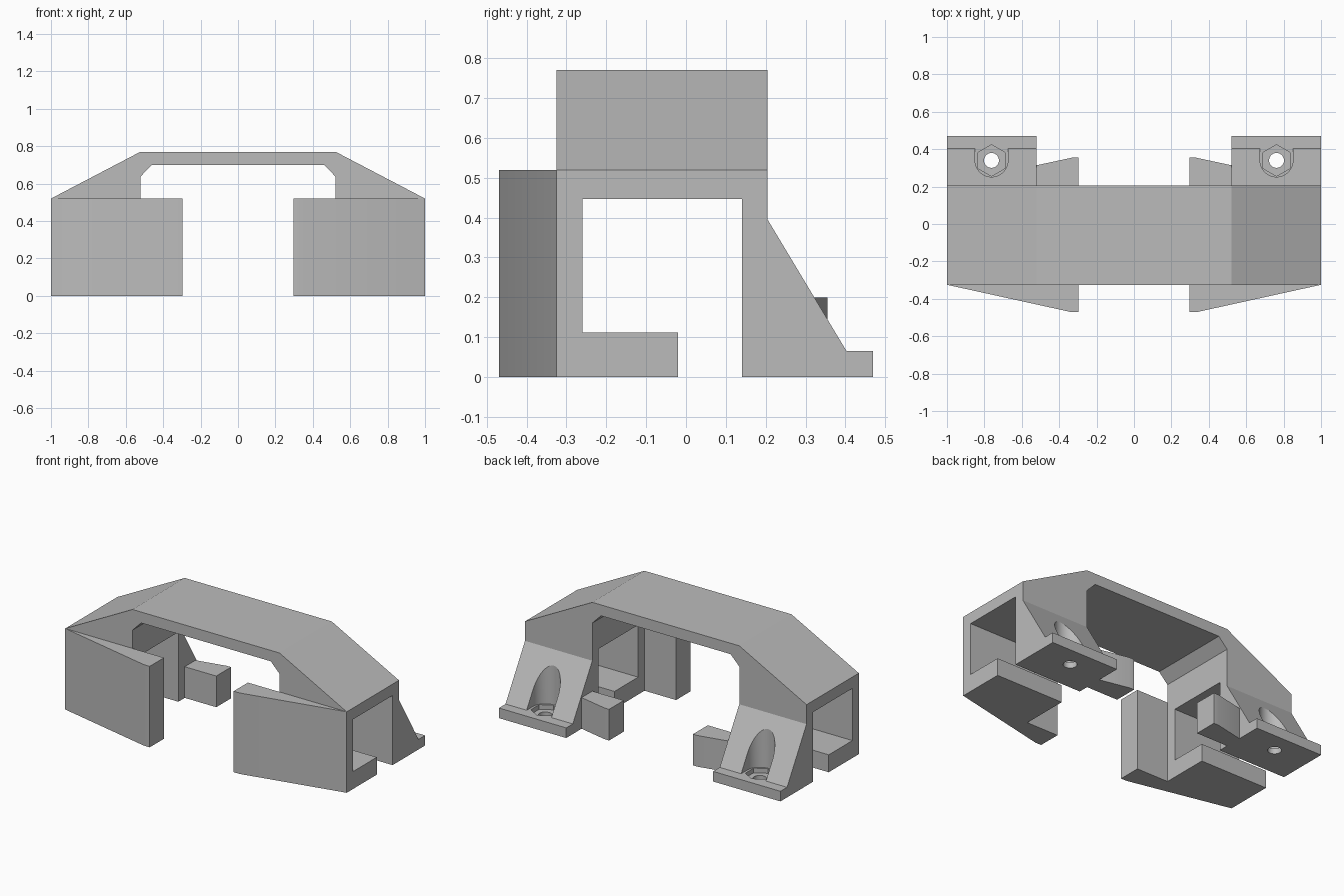
import bpy, bmesh, math
from mathutils import Vector

cube = bpy.data.objects.get("Cube")
if cube:
    bpy.data.objects.remove(cube, do_unlink=True)

grey = bpy.data.materials.new("plain grey")
grey.use_nodes = True
grey.diffuse_color = (0.5, 0.5, 0.5, 1)
grey.node_tree.nodes["Principled BSDF"].inputs["Base Color"].default_value = (0.5, 0.5, 0.5, 1)


def prism(name, outline, axis, start, end):
    """Extrude a 2D outline along one axis."""
    place = {"x": lambda u, v, t: (t, u, v),
             "y": lambda u, v, t: (u, t, v),
             "z": lambda u, v, t: (u, v, t)}[axis]
    bm = bmesh.new()
    face = bm.faces.new([bm.verts.new(place(u, v, start)) for u, v in outline])
    new = bmesh.ops.extrude_face_region(bm, geom=[face])["geom"]
    shift = Vector(place(0, 0, end - start))
    bmesh.ops.translate(bm, vec=shift, verts=[g for g in new if isinstance(g, bmesh.types.BMVert)])
    bmesh.ops.recalc_face_normals(bm, faces=bm.faces)
    mesh = bpy.data.meshes.new(name)
    bm.to_mesh(mesh)
    bm.free()
    mesh.materials.append(grey)
    obj = bpy.data.objects.new(name, mesh)
    bpy.context.collection.objects.link(obj)
    return obj


def combine(target, tool, operation):
    """Apply a boolean and discard the tool."""
    mod = target.modifiers.new("combine", "BOOLEAN")
    mod.object, mod.operation, mod.solver = tool, operation, "EXACT"
    bpy.context.view_layer.objects.active = target
    bpy.ops.object.modifier_apply(modifier=mod.name)
    bpy.data.objects.remove(tool, do_unlink=True)


def arc(cx, cy, r, first, last, steps):
    angles = [math.radians(first + (last - first) * i / steps) for i in range(steps + 1)]
    return [(cx + r * math.cos(a), cy + r * math.sin(a)) for a in angles]


FRONT, BACK, INNER, SHOULDER = -0.325, 0.205, 0.522, 0.52

# Arched bridge with its two legs
half = [(0.46, 0.70), (INNER, 0.637), (INNER, 0), (1, 0), (1, SHOULDER), (INNER, 0.77)]
bracket = prism("bridge_bracket", half + [(-x, z) for x, z in reversed(half)], "y", FRONT, BACK)

# Channel through both legs, open at the bottom
channel = [(-0.26, 0.112), (-0.02, 0.112), (-0.02, -0.1), (0.14, -0.1), (0.14, 0.447), (-0.26, 0.447)]
combine(bracket, prism("channel_cutter", channel, "x", -1.2, 1.2), "DIFFERENCE")

for s in (1, -1):
    def flip(points):
        return [(s * x, y) for x, y in points]

    # Tapered front wing
    wing = flip([(1, FRONT), (0.34, -0.47), (0.298, -0.47), (0.298, FRONT)])
    combine(bracket, prism("front_wing", wing, "z", 0, SHOULDER), "UNION")

    # Sloped screw foot
    foot = [(0.17, 0), (0.47, 0), (0.47, 0.065), (0.403, 0.065), (BACK, 0.395), (0.17, 0.395)]
    combine(bracket, prism("screw_foot", foot, "x", s * INNER, s * 1), "UNION")

    # Small tapered block beside the foot
    block = flip([(0.298, BACK), (0.298, 0.355), (0.33, 0.355), (0.6, 0.297), (0.6, BACK)])
    combine(bracket, prism("inner_block", block, "z", 0, 0.2), "UNION")

    # Rounded access slot, hexagonal recess and screw hole
    cx, cy = s * 0.762, 0.34
    slot = arc(cx, cy, 0.088, 180, 360, 24) + [(cx + 0.088, 0.6), (cx - 0.088, 0.6)]
    combine(bracket, prism("slot_cutter", slot, "z", 0.065, 0.6), "DIFFERENCE")
    combine(bracket, prism("hex_cutter", arc(cx, cy, 0.084, 30, 330, 5), "z", 0.035, 0.1), "DIFFERENCE")
    combine(bracket, prism("hole_cutter", arc(cx, cy, 0.04, 0, 345, 23), "z", -0.1, 0.1), "DIFFERENCE")

# Smooth the curved walls, keep edges sharp
bpy.ops.object.select_all(action="DESELECT")
bracket.select_set(True)
bpy.context.view_layer.objects.active = bracket
bpy.ops.object.shade_smooth_by_angle(angle=math.radians(20))
